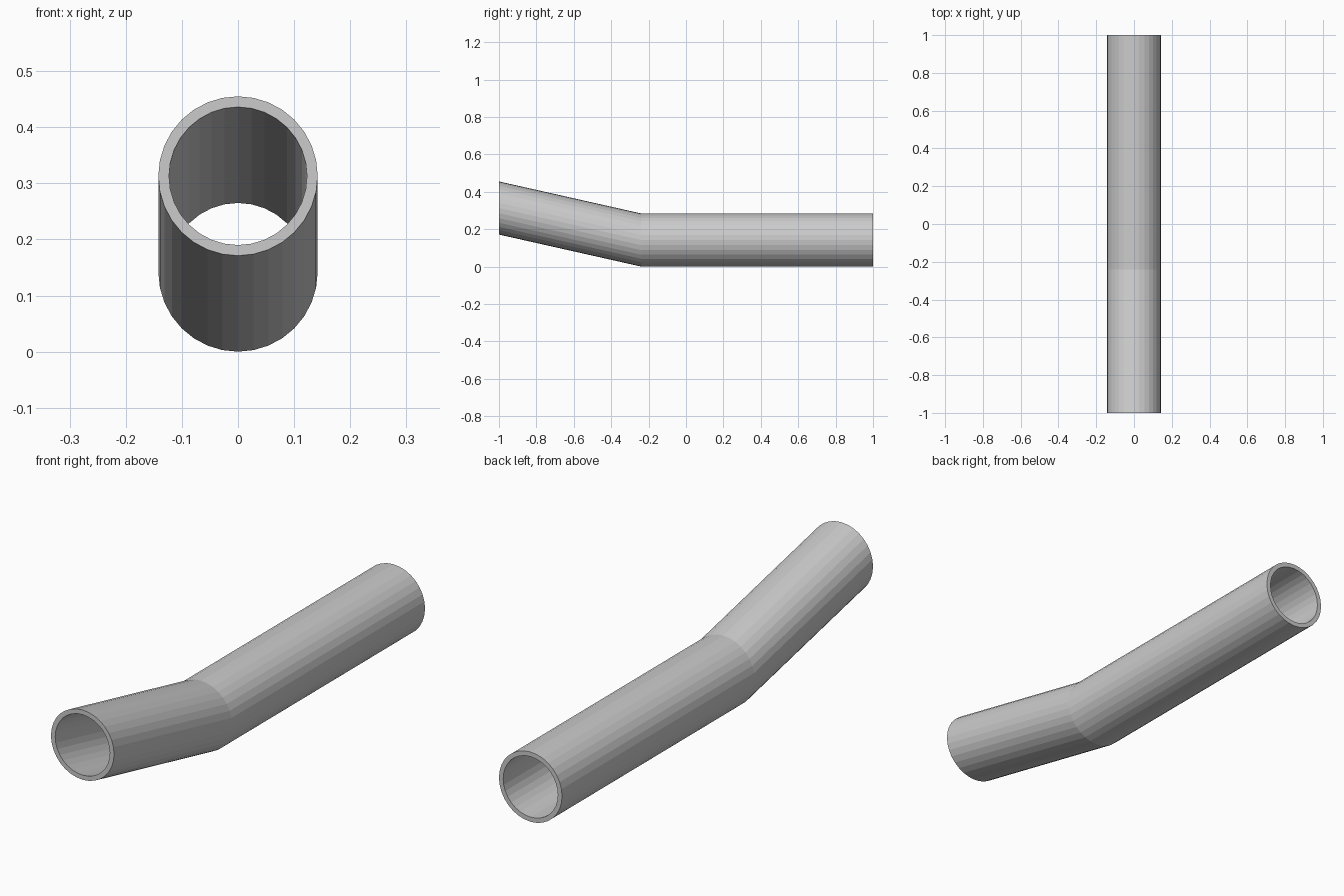
import bpy, bmesh
from math import sin, cos, tau

if "Cube" in bpy.data.objects:
    bpy.data.objects.remove(bpy.data.objects["Cube"])

SIDES = 32
OUTER, INNER = 0.142, 0.123
# centre line of the pipe: (y, z); every ring is upright
PATH = [(-1.0, 0.313), (-0.24, 0.142), (1.0, 0.142)]

bm = bmesh.new()


def ring(y, z, r):
    return [bm.verts.new((r * sin(tau * i / SIDES), y, z + r * cos(tau * i / SIDES)))
            for i in range(SIDES)]


def bridge(a, b):
    for i in range(SIDES):
        j = (i + 1) % SIDES
        bm.faces.new((a[i], a[j], b[j], b[i]))


# outer wall forward, inner wall back, closed by the two rims
rings = [ring(y, z, OUTER) for y, z in PATH] + [ring(y, z, INNER) for y, z in reversed(PATH)]
for k, r in enumerate(rings):
    bridge(r, rings[(k + 1) % len(rings)])
bmesh.ops.recalc_face_normals(bm, faces=bm.faces)

mesh = bpy.data.meshes.new("bent_pipe")
bm.to_mesh(mesh)
bm.free()
bpy.context.collection.objects.link(bpy.data.objects.new("bent_pipe", mesh))
